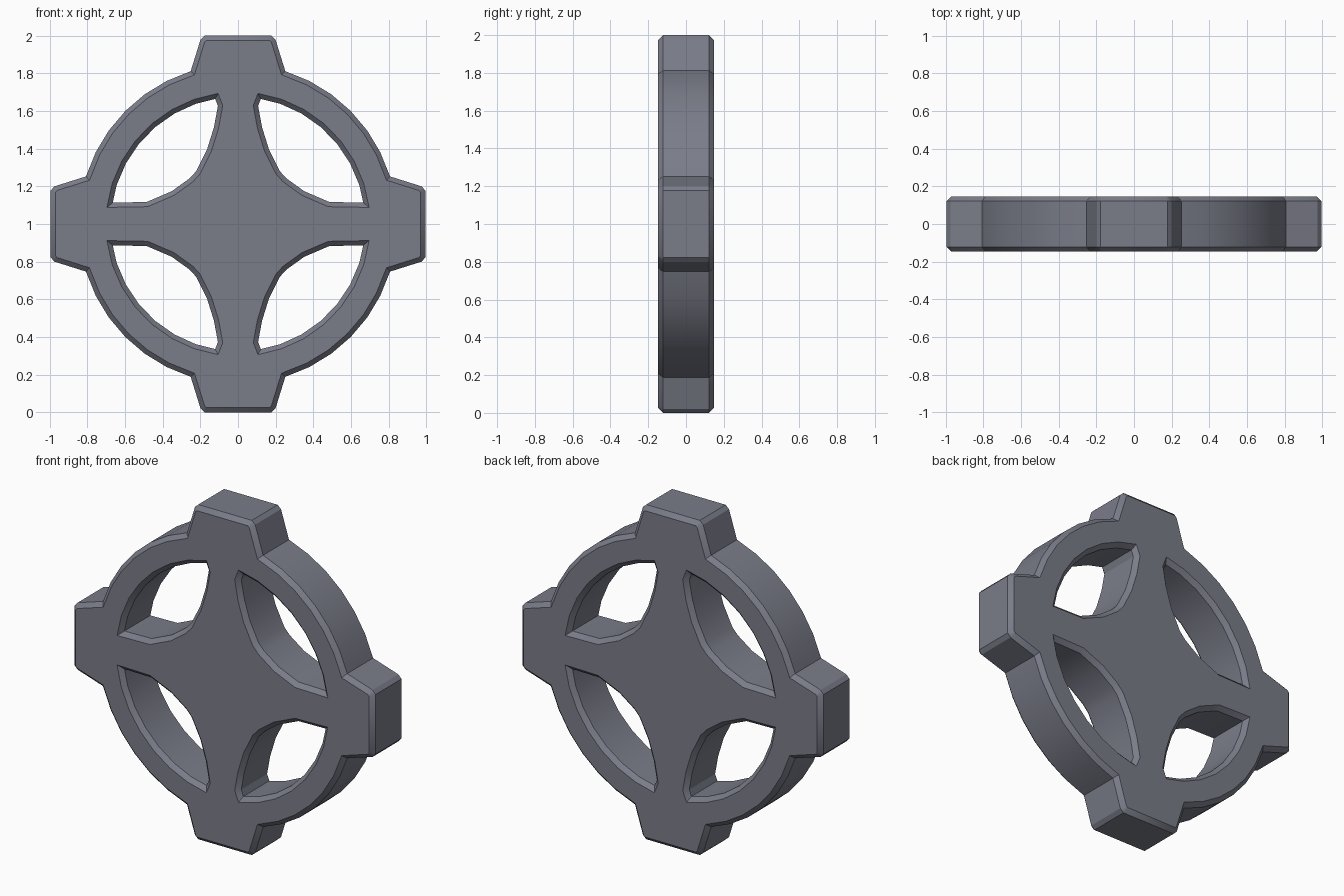
import bpy, bmesh, math
from mathutils import Vector

if "Cube" in bpy.data.objects:
    bpy.data.objects.remove(bpy.data.objects["Cube"])

HALF = 0.147      # half thickness
CH = 0.025        # chamfer width
CENTRE_Z = 1.0


def arc(r, a0, a1, n):
    return [(r * math.cos(math.radians(a0 + (a1 - a0) * i / n)),
             r * math.sin(math.radians(a0 + (a1 - a0) * i / n))) for i in range(n + 1)]


def offset(pts, d):
    """Move a counter-clockwise loop inwards by d with mitred corners."""
    out = []
    for i, p in enumerate(pts):
        a, b, c = Vector(pts[i - 1]), Vector(p), Vector(pts[(i + 1) % len(pts)])
        u, v = (b - a).normalized(), (c - b).normalized()
        n1, n2 = Vector((-u.y, u.x)), Vector((-v.y, v.x))
        out.append(tuple(b + (n1 + n2) * (d / (1 + n1.dot(n2)))))
    return out


# Outer outline: one quarter (tip, flared arm, ring arc), turned four times
quarter = ([(1.0, 0.178), (0.98, 0.2)] + arc(0.85, 17.3, 72.7, 6)
           + [(0.2, 0.98), (0.178, 1.0)])
outer = []
for k in range(4):
    for x, z in quarter:
        for _ in range(k):
            x, z = -z, x
        outer.append((x * 0.995, z))

# Lens-shaped hole in the upper right, mirrored to the other quarters
hole = arc(0.702, 7.2, 81.3, 7) + [(0.081, 0.63), (0.103, 0.51), (0.14, 0.39),
                                   (0.20, 0.268), (0.24, 0.224), (0.34, 0.152),
                                   (0.48, 0.092)]

# Each entry: (wall loop, face loop)
loops = [(outer, offset(outer, CH))]
for sx in (1, -1):
    for sz in (1, -1):
        h = [(x * sx, z * sz) for x, z in hole]
        if sx * sz < 0:
            h.reverse()
        loops.append((offset(h, CH), h))

# Walls and chamfers, then front and back faces
bm = bmesh.new()
rims = {0: [], 3: []}
for wall, face in loops:
    levels = [(face, -HALF), (wall, -HALF + CH), (wall, HALF - CH), (face, HALF)]
    rings = [[bm.verts.new((x, y, z + CENTRE_Z)) for x, z in pts] for pts, y in levels]
    n = len(wall)
    for a, b in zip(rings, rings[1:]):
        for i in range(n):
            j = (i + 1) % n
            bm.faces.new((a[i], a[j], b[j], b[i]))
    for key in rims:
        r = rings[key]
        rims[key] += [bm.edges.get((r[i], r[(i + 1) % n])) for i in range(n)]
for key, ny in ((0, -1), (3, 1)):
    bmesh.ops.triangle_fill(bm, edges=rims[key], use_beauty=True, normal=(0, ny, 0))
bmesh.ops.recalc_face_normals(bm, faces=bm.faces[:])

mesh = bpy.data.meshes.new("ringed_cross")
bm.to_mesh(mesh)
bm.free()
mat = bpy.data.materials.new("blue grey stone")
mat.diffuse_color = (0.195, 0.203, 0.25, 1)
mat.use_nodes = True
mat.node_tree.nodes["Principled BSDF"].inputs["Base Color"].default_value = mat.diffuse_color
mesh.materials.append(mat)
obj = bpy.data.objects.new("ringed_cross", mesh)
bpy.context.collection.objects.link(obj)
bpy.context.view_layer.objects.active = obj
obj.select_set(True)
bpy.ops.object.shade_smooth_by_angle(angle=math.radians(30))
